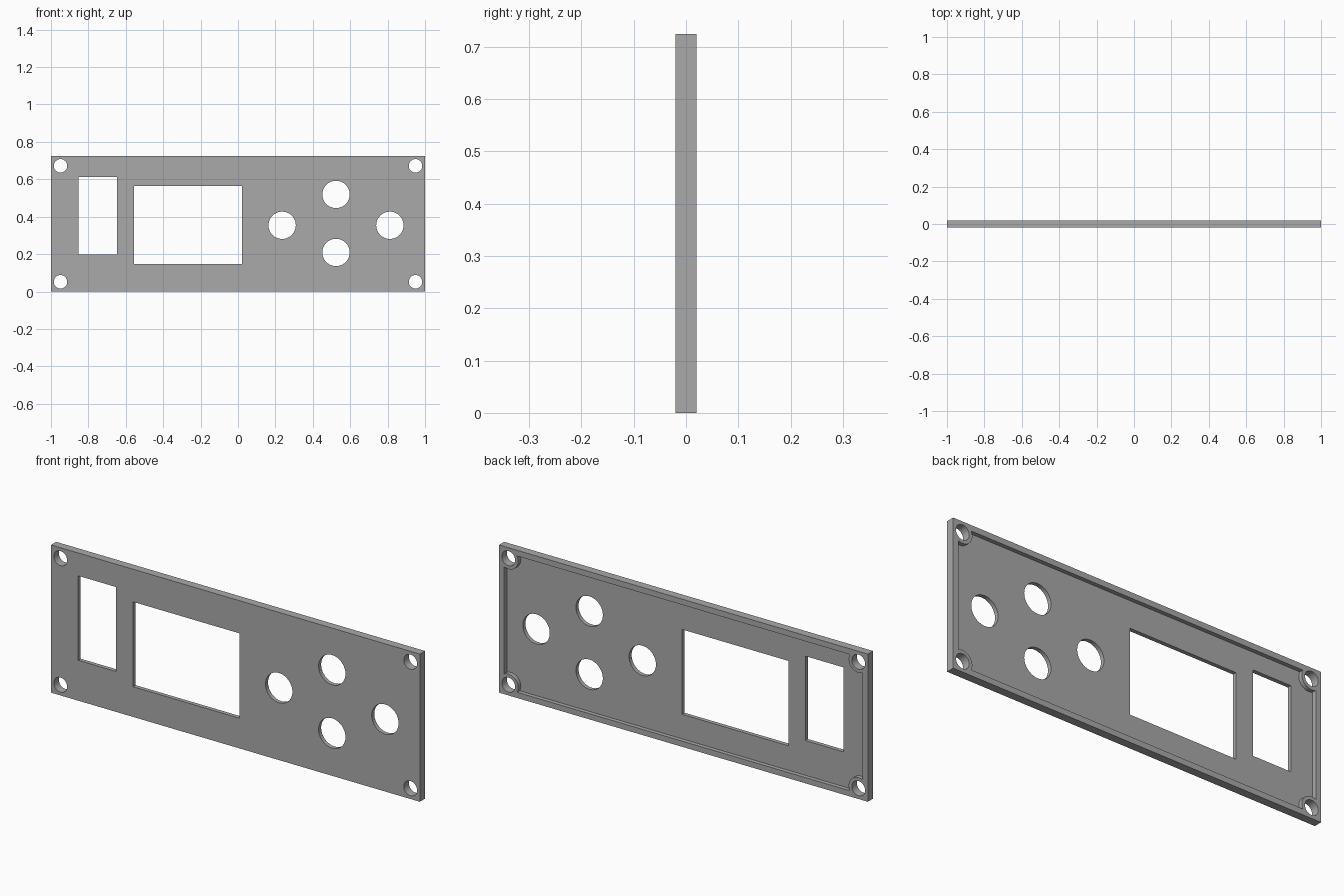
import bpy
from math import radians

if "Cube" in bpy.data.objects:
    bpy.data.objects.remove(bpy.data.objects["Cube"])

W, T, H = 2.0, 0.04, 0.724      # panel width, thickness, height
RIM, FLOOR = 0.028, 0.02        # back rim width, thickness of the recessed face

grey = bpy.data.materials.new("panel grey")
grey.use_nodes = True
colour = (0.4, 0.4, 0.4, 1)
grey.diffuse_color = colour
grey.node_tree.nodes["Principled BSDF"].inputs["Base Color"].default_value = colour


def box(name, x0, x1, y0, y1, z0, z1):
    bpy.ops.mesh.primitive_cube_add(
        size=1, location=((x0 + x1) / 2, (y0 + y1) / 2, (z0 + z1) / 2))
    ob = bpy.context.object
    ob.name = name
    ob.scale = (x1 - x0, y1 - y0, z1 - z0)
    bpy.ops.object.transform_apply(location=True, rotation=True, scale=True)
    ob.data.materials.append(grey)
    return ob


def rod(name, x, z, r):
    bpy.ops.mesh.primitive_cylinder_add(
        vertices=48, radius=r, depth=0.2, location=(x, 0, z), rotation=(radians(90), 0, 0))
    ob = bpy.context.object
    ob.name = name
    bpy.ops.object.transform_apply(location=True, rotation=True, scale=True)
    ob.data.materials.append(grey)
    return ob


def cut(target, cutter):
    mod = target.modifiers.new("cut", 'BOOLEAN')
    mod.operation = 'DIFFERENCE'
    mod.solver = 'EXACT'
    mod.object = cutter
    bpy.context.view_layer.objects.active = target
    bpy.ops.object.modifier_apply(modifier=mod.name)
    bpy.data.objects.remove(cutter)


panel = box("front_panel", -W / 2, W / 2, -T / 2, T / 2, 0, H)
corners = [(x, z) for x in (-0.949, 0.949) for z in (0.052, H - 0.052)]

# Back recess, leaving a rim and round bosses at the corners
recess = box("recess_cutter", RIM - W / 2, W / 2 - RIM, FLOOR - T / 2, T, RIM, H - RIM)
for x, z in corners:
    cut(recess, rod("boss_cutter", x, z, 0.053))
cut(panel, recess)

# Screw holes
for x, z in corners:
    cut(panel, rod("screw_hole_cutter", x, z, 0.036))

# Button holes
for x, z in ((0.236, 0.354), (0.524, 0.519), (0.524, 0.209), (0.812, 0.354)):
    cut(panel, rod("button_hole_cutter", x, z, 0.073))

# Switch opening and display window
cut(panel, box("switch_cutter", -0.853, -0.647, -0.1, 0.1, 0.198, 0.612))
cut(panel, box("display_cutter", -0.555, 0.021, -0.1, 0.1, 0.148, 0.564))

# Smooth hole walls, sharp edges elsewhere
bpy.ops.object.select_all(action='DESELECT')
panel.select_set(True)
bpy.context.view_layer.objects.active = panel
bpy.ops.object.shade_smooth_by_angle(angle=radians(30))
